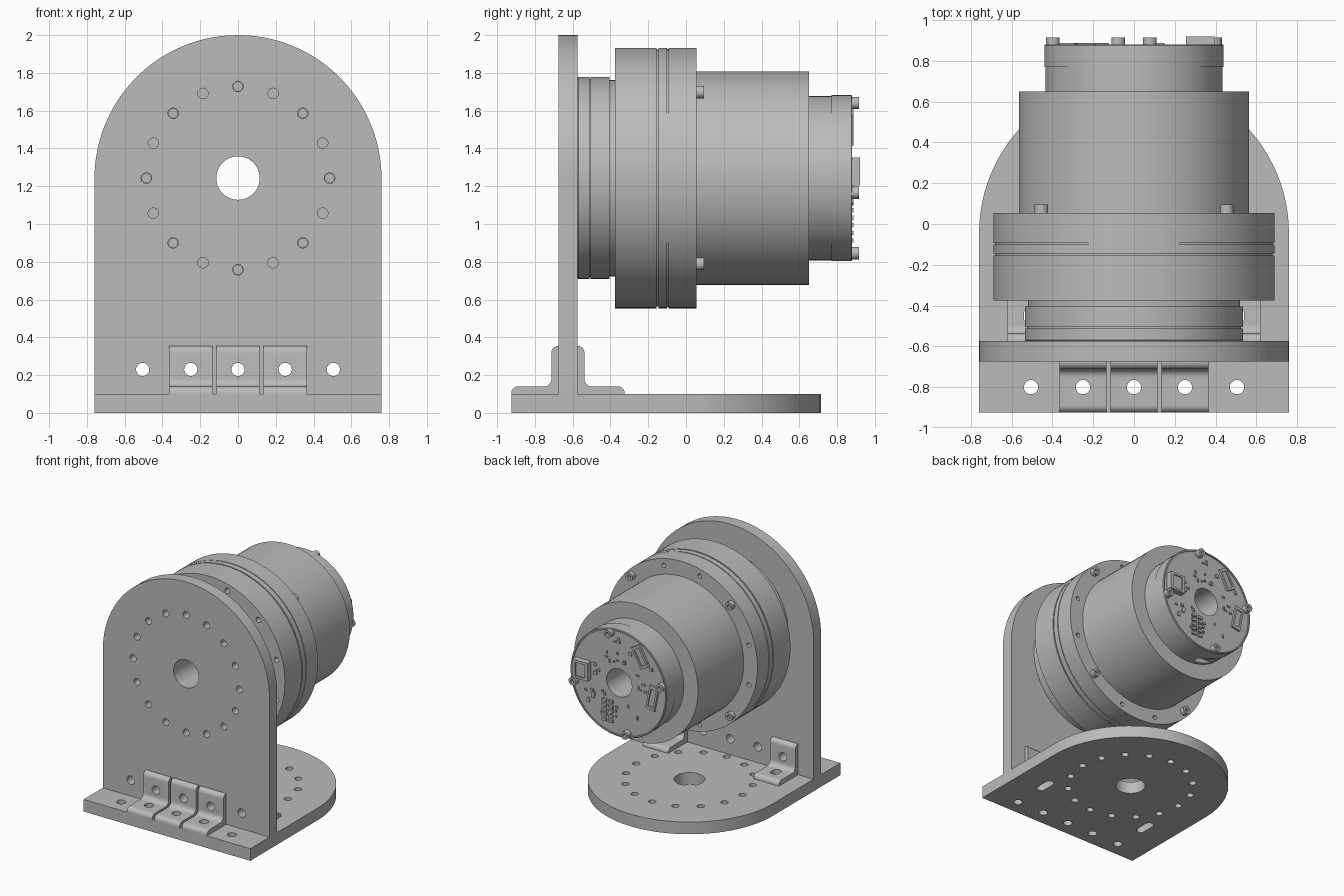
import bpy, bmesh, math, random
from math import pi, sin, cos
from mathutils import Matrix, Vector

old = bpy.data.objects.get("Cube")
if old:
    bpy.data.objects.remove(old, do_unlink=True)

AXIS_Z = 1.243
PLATE_Y = (-0.675, -0.575)
HALF = 0.76

grey = bpy.data.materials.new("machined_grey")
grey.use_nodes = True
grey.diffuse_color = (0.5, 0.5, 0.5, 1)
grey.node_tree.nodes["Principled BSDF"].inputs["Base Color"].default_value = (0.5, 0.5, 0.5, 1)


def finish(name, bm, cutter=None):
    """Turn a bmesh into an object, drill it with the cutter, shade it."""
    bmesh.ops.recalc_face_normals(bm, faces=bm.faces)
    mesh = bpy.data.meshes.new(name)
    bm.to_mesh(mesh)
    bm.free()
    ob = bpy.data.objects.new(name, mesh)
    bpy.context.collection.objects.link(ob)
    if cutter:
        tool = finish(name + "_cutter", cutter)
        mod = ob.modifiers.new("holes", 'BOOLEAN')
        mod.operation, mod.solver, mod.object = 'DIFFERENCE', 'EXACT', tool
        deps = bpy.context.evaluated_depsgraph_get()
        ob.data = bpy.data.meshes.new_from_object(ob.evaluated_get(deps))
        ob.modifiers.clear()
        bpy.data.objects.remove(tool, do_unlink=True)
    ob.data.materials.clear()
    ob.data.materials.append(grey)
    bpy.ops.object.select_all(action='DESELECT')
    ob.select_set(True)
    bpy.context.view_layer.objects.active = ob
    bpy.ops.object.shade_smooth_by_angle(angle=math.radians(30))
    return ob


def cylinder(bm, centre, r, depth, axis='Y', sides=20, stretch=0):
    """Cylinder along an axis; stretch pulls it into a slot along y."""
    rot = Matrix.Rotation(pi / 2, 4, 'X') if axis == 'Y' else Matrix()
    vs = bmesh.ops.create_cone(bm, cap_ends=True, segments=sides, radius1=r,
                               radius2=r, depth=depth)['verts']
    for v in vs:
        if stretch:
            v.co.y += math.copysign(stretch, v.co.y)
        v.co = rot @ v.co + Vector(centre)


def box(bm, centre, size, turn=0):
    m = (Matrix.Translation(centre) @ Matrix.Rotation(turn, 4, 'Y')
         @ Matrix.Diagonal((*size, 1)))
    bmesh.ops.create_cube(bm, size=1, matrix=m)


def arc(cx, cy, r, a0, a1, n=6):
    angles = [math.radians(a0 + (a1 - a0) * i / n) for i in range(n + 1)]
    return [(cx + r * cos(a), cy + r * sin(a)) for a in angles]


def extrude(points, w0, w1, place):
    """Prism from a 2D outline; place maps (u, v, w) to model space."""
    bm = bmesh.new()
    low, high = [[bm.verts.new(place(u, v, w)) for u, v in points] for w in (w0, w1)]
    bm.faces.new(low)
    bm.faces.new(high)
    for i in range(len(points)):
        j = (i + 1) % len(points)
        bm.faces.new((low[i], low[j], high[j], high[i]))
    return bm


def ring(r, count, offset=0):
    """x and z offsets of points on a bolt circle."""
    return [(r * sin(a), r * cos(a)) for a in
            (2 * pi * i / count + math.radians(offset) for i in range(count))]


ROW = [-0.505, -0.25, 0, 0.25, 0.505]

# Base plate with rounded back
BASE_C = -0.045
cut = bmesh.new()
cylinder(cut, (0, BASE_C, 0.05), 0.115, 0.3, 'Z', 48)
for x, y in ring(0.485, 16):
    cylinder(cut, (x, BASE_C + y, 0.05), 0.028, 0.3, 'Z')
for x in ROW:
    cylinder(cut, (x, -0.8, 0.05), 0.035, 0.3, 'Z')
for x in (-0.505, 0.505):
    cylinder(cut, (x, -0.47, 0.05), 0.035, 0.3, 'Z', stretch=0.05)
outline = [(-HALF, -0.925), (HALF, -0.925)] + arc(0, BASE_C, HALF, 0, 180, 48)
finish("base_plate", extrude(outline, 0, 0.1, lambda u, v, w: (u, v, w)), cut)

# Upright plate with rounded top
cut = bmesh.new()
mid = sum(PLATE_Y) / 2
cylinder(cut, (0, mid, AXIS_Z), 0.115, 0.3, sides=48)
for x, z in ring(0.485, 16):
    cylinder(cut, (x, mid, AXIS_Z + z), 0.028, 0.3)
for x in ROW:
    cylinder(cut, (x, mid, 0.23), 0.035, 0.3)
outline = [(-HALF, 0.1), (HALF, 0.1)] + arc(0, 1.24, HALF, 0, 180, 48)
finish("upright_plate", extrude(outline, *PLATE_Y, lambda u, v, w: (u, w, v)), cut)

# Angle brackets: three in front, two behind
profile = ([(0, 0.1), (0.25, 0.1)] + arc(0.215, 0.105, 0.035, 0, 90)
           + arc(0.077, 0.18, 0.04, 270, 180) + arc(0.002, 0.32, 0.035, 0, 90)
           + [(0, 0.355)])
for x in ROW:
    front = abs(x) < 0.4
    y0, side, label = (PLATE_Y[0], -1, "front") if front else (PLATE_Y[1], 1, "back")
    cut = bmesh.new()
    cylinder(cut, (x, y0, 0.23), 0.035, 0.2)
    cylinder(cut, (x, y0 + side * 0.125, 0.12), 0.035, 0.1, 'Z',
             stretch=0 if front else 0.01)
    finish(label + "_bracket",
           extrude(profile, x - 0.115, x + 0.115,
                   lambda u, v, w: (w, y0 + side * u, v)), cut)

# Actuator housing, turned about the y axis: (radius, y)
steps = [(0.115, -0.575), (0.53, -0.575), (0.535, -0.57), (0.535, -0.512),
         (0.525, -0.512), (0.525, -0.505), (0.535, -0.505), (0.535, -0.405),
         (0.52, -0.405), (0.52, -0.375), (0.69, -0.375), (0.69, -0.155),
         (0.68, -0.155), (0.68, -0.145), (0.69, -0.145), (0.69, -0.1),
         (0.683, -0.1), (0.683, -0.093), (0.69, -0.093), (0.69, 0.055),
         (0.565, 0.055), (0.565, 0.65), (0.435, 0.65), (0.435, 0.77),
         (0.44, 0.77), (0.44, 0.875), (0.435, 0.88), (0.425, 0.88),
         (0.425, 0.87), (0.115, 0.87)]
bm = bmesh.new()
N = 96
rings = [[bm.verts.new((r * cos(2 * pi * i / N), y, AXIS_Z + r * sin(2 * pi * i / N)))
          for i in range(N)] for r, y in steps]
for k in range(len(rings)):
    a, b = rings[k], rings[(k + 1) % len(rings)]
    for i in range(N):
        j = (i + 1) % N
        bm.faces.new((a[i], a[j], b[j], b[i]))
cut = bmesh.new()
for x, z in ring(0.485, 8):
    cylinder(cut, (x, -0.575, AXIS_Z + z), 0.024, 0.2)
for x, z in ring(0.635, 12, 15):
    cylinder(cut, (x, -0.375, AXIS_Z + z), 0.022, 0.12)
    cylinder(cut, (x, 0.055, AXIS_Z + z), 0.018, 0.12)
box(cut, (-0.13, 0.71, AXIS_Z - 0.43), (0.2, 0.06, 0.1))
finish("actuator_housing", bm, cut)


def socket_screw(name, x, y, z, r, h):
    """Screw head with a hexagonal socket, facing the back."""
    bm, hex_cut = bmesh.new(), bmesh.new()
    cylinder(bm, (x, y + h / 2, z), r, h)
    cylinder(hex_cut, (x, y + h, z), r * 0.5, h, sides=6)
    finish(name, bm, hex_cut)


# Screws on the large ring and the end cap
for x, z in ring(0.643, 4, 45):
    socket_screw("ring_screw", x, 0.05, AXIS_Z + z, 0.033, 0.045)
for x, z in ring(0.405, 4, 11):
    socket_screw("cap_screw", x, 0.865, AXIS_Z + z, 0.033, 0.05)

# Connectors on the circuit board: x, z, width, height, top y, turn
for x, z, w, h, top, turn in [(0.325, 0.035, 0.14, 0.15, 0.92, 0),
                              (-0.2, 0.27, 0.08, 0.18, 0.888, 0.5),
                              (-0.31, -0.04, 0.08, 0.2, 0.888, -0.2)]:
    bm, slot = bmesh.new(), bmesh.new()
    box(bm, (x, (0.86 + top) / 2, AXIS_Z + z), (w, top - 0.86, h), turn)
    box(slot, (x, top, AXIS_Z + z), (w * 0.6, 0.02, h * 0.75), turn)
    finish("connector", bm, slot)

# Pin header and small board components
bm = bmesh.new()
for i in range(5):
    for j in range(2):
        box(bm, (0.07 + j * 0.06, 0.877, AXIS_Z - 0.17 - i * 0.04), (0.04, 0.02, 0.022))
finish("pin_header", bm)
random.seed(4)
bm = bmesh.new()
for i in range(40):
    a, r = random.uniform(0, 2 * pi), random.uniform(0.16, 0.36)
    box(bm, (r * cos(a), 0.873, AXIS_Z + r * sin(a)),
        (random.uniform(0.01, 0.03), 0.012, random.uniform(0.01, 0.03)))
finish("board_components", bm)
